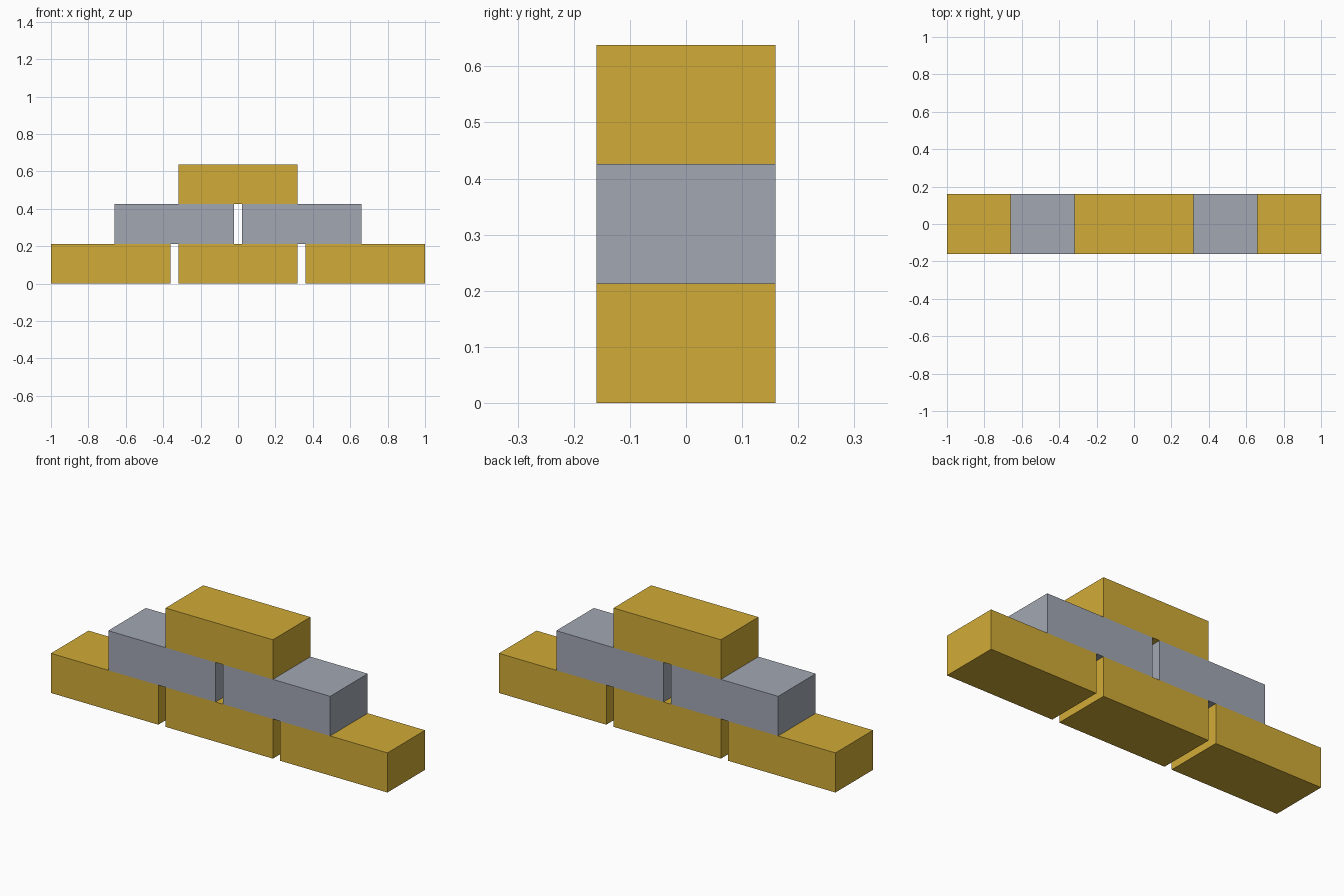
import bpy

# Remove the default cube
default = bpy.data.objects.get("Cube")
if default:
    bpy.data.objects.remove(default, do_unlink=True)


def make_material(name, rgb):
    mat = bpy.data.materials.new(name)
    mat.use_nodes = True
    colour = (*rgb, 1.0)
    mat.diffuse_color = colour
    mat.node_tree.nodes["Principled BSDF"].inputs["Base Color"].default_value = colour
    return mat


GOLD = make_material("gold", (0.64, 0.41, 0.038))
GREY = make_material("silver grey", (0.36, 0.39, 0.45))

# Bar size and the spacing between neighbours in a row
LENGTH, DEPTH, HEIGHT = 0.638, 0.319, 0.2128
PITCH = (2 - LENGTH) / 2


def add_bar(name, x, z, mat):
    bpy.ops.mesh.primitive_cube_add(size=1, location=(x, 0, z))
    bar = bpy.context.object
    bar.name = bar.data.name = name
    bar.scale = (LENGTH, DEPTH, HEIGHT)
    bpy.ops.object.transform_apply(location=False, rotation=False, scale=True)
    bar.data.materials.append(mat)


# Rows from the ground up, each bar listed from the model's right to its left
rows = [
    (("bottom_bar_right", "bottom_bar_centre", "bottom_bar_left"), GOLD),
    (("middle_bar_right", "middle_bar_left"), GREY),
    (("top_bar",), GOLD),
]
for level, (names, mat) in enumerate(rows):
    for i, name in enumerate(names):
        x = (i - (len(names) - 1) / 2) * PITCH
        add_bar(name, x, (level + 0.5) * HEIGHT, mat)
